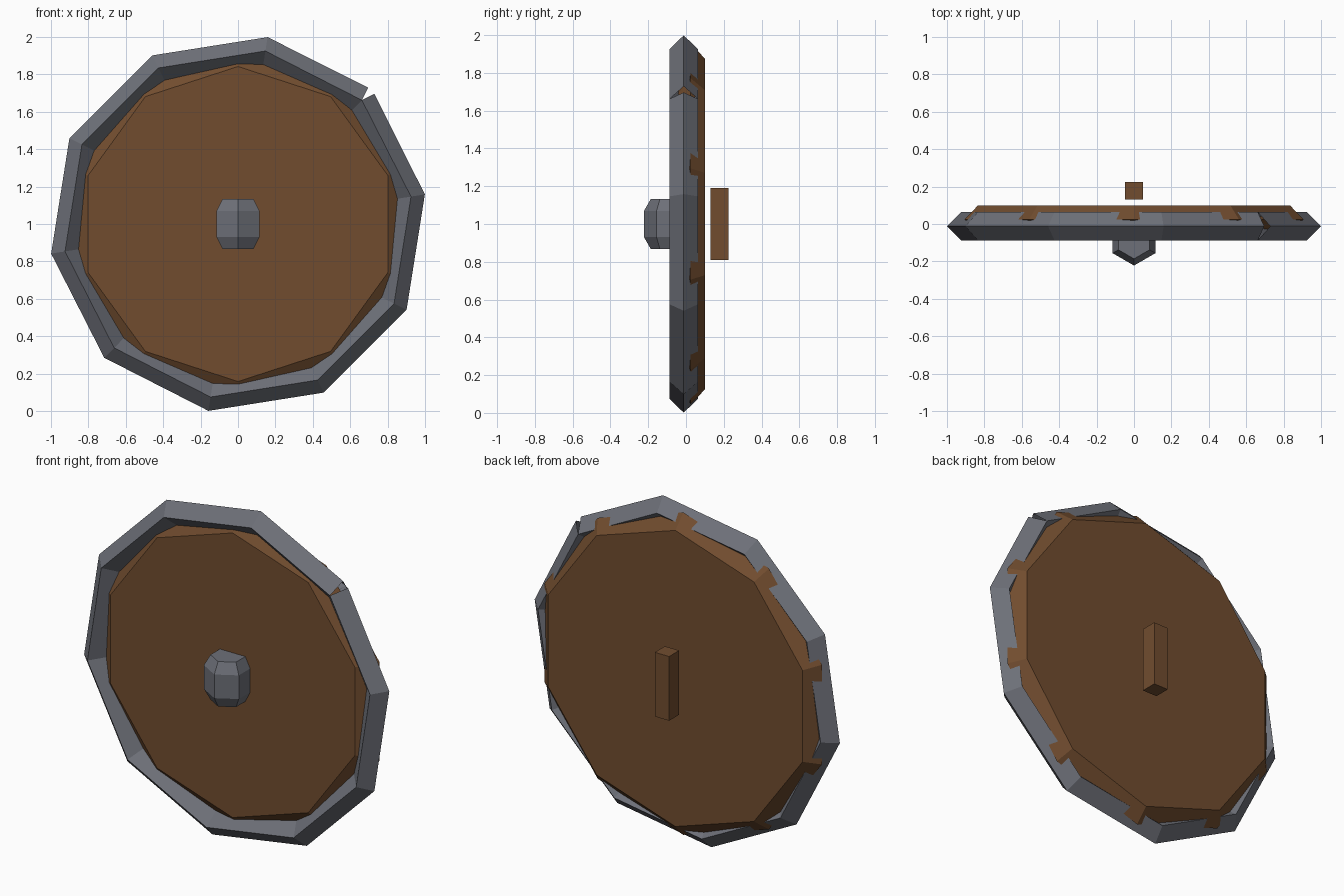
import bpy, bmesh
from math import sin, cos, radians

old = bpy.data.objects.get("Cube")
if old:
    bpy.data.objects.remove(old, do_unlink=True)


def make_material(name, color):
    mat = bpy.data.materials.new(name)
    mat.use_nodes = True
    mat.diffuse_color = (*color, 1)
    mat.node_tree.nodes["Principled BSDF"].inputs["Base Color"].default_value = (*color, 1)
    return mat


wood = make_material("brown_wood", (0.165, 0.073, 0.028))
metal = make_material("grey_metal", (0.155, 0.163, 0.19))


def loft(name, rings, mat, capped=True):
    """Join closed rings of points into one surface with flat faces."""
    bm = bmesh.new()
    loops = [[bm.verts.new(p) for p in ring] for ring in rings]
    for a, b in zip(loops, loops[1:]):
        for i in range(len(a)):
            j = (i + 1) % len(a)
            bm.faces.new((a[i], a[j], b[j], b[i]))
    if capped:
        bm.faces.new(loops[0])
        bm.faces.new(loops[-1])
    bmesh.ops.recalc_face_normals(bm, faces=bm.faces)
    mesh = bpy.data.meshes.new(name)
    bm.to_mesh(mesh)
    bm.free()
    mesh.materials.append(mat)
    obj = bpy.data.objects.new(name, mesh)
    bpy.context.collection.objects.link(obj)
    return obj


CENTRE_Z = 1.0
SIDES = 10
STEP = 360 / SIDES


def disc_ring(radius, y):
    angles = [radians(90 + STEP * k) for k in range(SIDES)]
    return [(radius * cos(a), y, CENTRE_Z + radius * sin(a)) for a in angles]


# Wooden board: wide in the middle, tapering to both faces
loft("board", [disc_ring(0.842, -0.05), disc_ring(0.954, 0.025), disc_ring(0.876, 0.10)], wood)


# Metal rim: an open diamond tube whose ends meet in a split at the upper left
def rim_ring(angle, normal):
    radius, half, mid_y = 0.9365, 0.075, -0.012
    a, n = radians(angle), radians(normal)
    cx, cz = radius * cos(a), CENTRE_Z + radius * sin(a)
    return [(cx + out * half * cos(n), mid_y + side * half, cz + out * half * sin(n))
            for out, side in ((1, 0), (0, 1), (-1, 0), (0, -1))]


START = 45
rim = []
for k in range(SIDES + 1):
    angle = START + STEP * k
    # the two ends are cut square to their segment
    turn = STEP / 2 if k == 0 else -STEP / 2 if k == SIDES else 0
    rim.append(rim_ring(angle, angle + turn))
loft("rim", rim, metal, capped=False)


# Central boss: upright hexagonal prism with tapered ends
def boss_ring(radius, z):
    angles = [radians(30 + 60 * k) for k in range(6)]
    return [(radius * cos(a), -0.09 + radius * sin(a), CENTRE_Z + z) for a in angles]


loft("boss", [boss_ring(r, z) for r, z in
              ((0.096, -0.133), (0.132, -0.07), (0.132, 0.07), (0.096, 0.133))], metal)


# Grip: square bar behind the board
def grip_ring(z):
    h = 0.047
    return [(x * h, 0.178 + y * h, CENTRE_Z + z) for x, y in ((-1, -1), (1, -1), (1, 1), (-1, 1))]


loft("grip", [grip_ring(-0.19), grip_ring(0.19)], wood)
